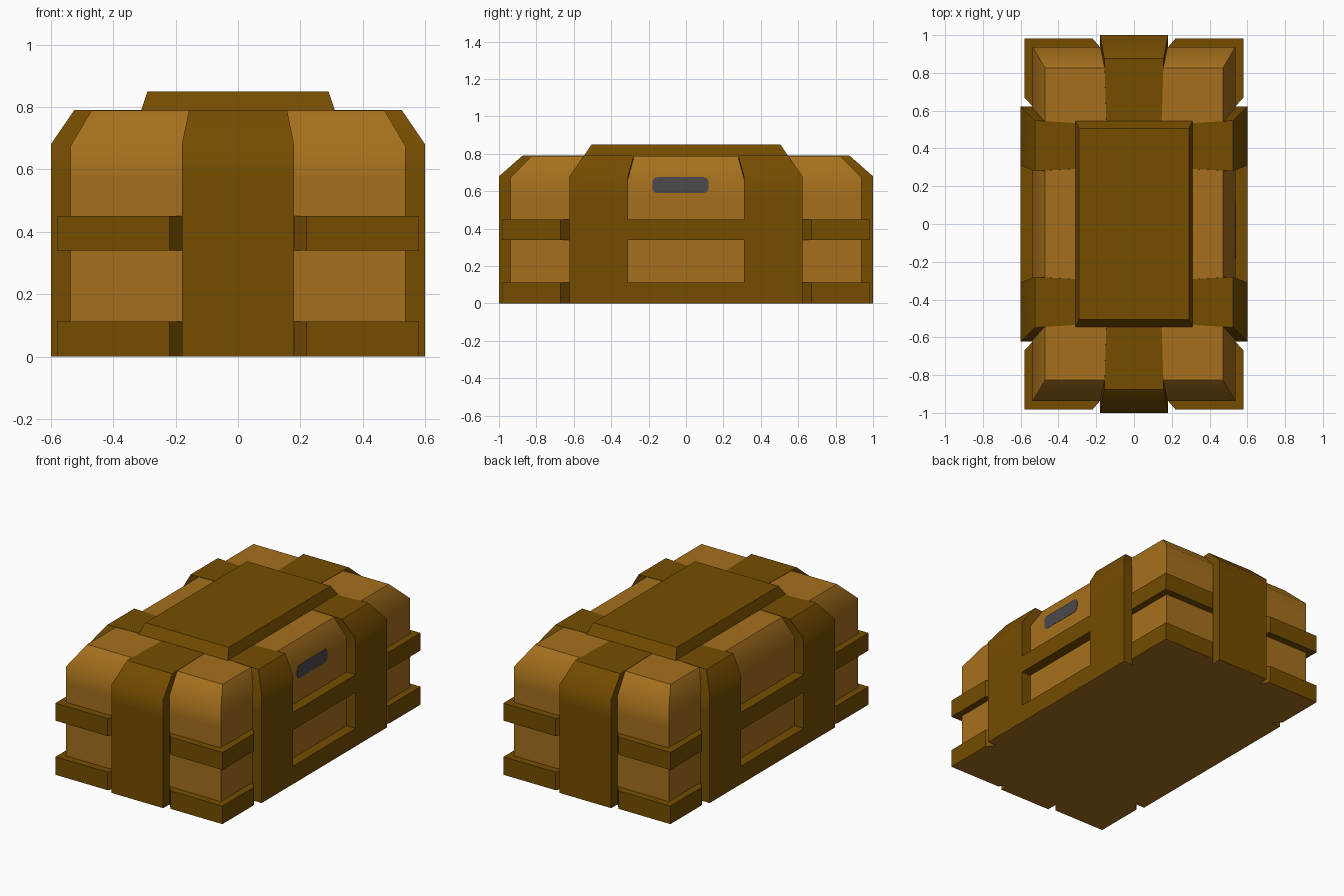
import bpy, bmesh, math

if "Cube" in bpy.data.objects:
    bpy.data.objects.remove(bpy.data.objects["Cube"])


def material(name, rgb):
    m = bpy.data.materials.new(name)
    m.diffuse_color = (*rgb, 1)
    m.use_nodes = True
    m.node_tree.nodes["Principled BSDF"].inputs["Base Color"].default_value = m.diffuse_color
    return m


DARK = material("dark brown", (0.178, 0.073, 0.0))
LIGHT = material("light brown", (0.381, 0.162, 0.012))
GREY = material("grey", (0.074, 0.068, 0.073))


def finish(name, bm, mat, mirror=None, sharp=52):
    """Make the object; smooth gentle bends, keep corners and the flat top crisp."""
    bmesh.ops.recalc_face_normals(bm, faces=bm.faces)
    for f in bm.faces:
        f.smooth = True
        # the underside of the whole case is light brown
        f.material_index = 1 if f.calc_center_median().z < 0.005 else 0
    for e in bm.edges:
        on_top = all(v.co.z > 0.775 for v in e.verts)
        e.smooth = e.calc_face_angle(0) < math.radians(sharp) and not on_top
    me = bpy.data.meshes.new(name)
    bm.to_mesh(me)
    bm.free()
    me.materials.append(mat)
    me.materials.append(LIGHT)
    ob = bpy.data.objects.new(name, me)
    bpy.context.collection.objects.link(ob)
    if mirror:
        mod = ob.modifiers.new("mirror", 'MIRROR')
        mod.use_axis = mirror
        mod.use_mirror_merge = False
    return ob


def loft(name, rings, mat, mirror=None, sharp=52):
    """Closed solid through a list of equal-length point rings."""
    bm = bmesh.new()
    rows = [[bm.verts.new(p) for p in r] for r in rings]
    n = len(rows[0])
    for a, b in zip(rows, rows[1:]):
        for i in range(n):
            j = (i + 1) % n
            bm.faces.new((a[i], a[j], b[j], b[i]))
    bm.faces.new(rows[0])
    bm.faces.new(rows[-1])
    return finish(name, bm, mat, mirror, sharp)


def rect(x, y, z):
    return [(-x, -y, z), (x, -y, z), (x, y, z), (-x, y, z)]


# Main case with sloped shoulders
loft("case_body", [rect(0.537, 0.938, 0.02), rect(0.537, 0.938, 0.57),
                   rect(0.537, 0.938, 0.675), rect(0.47, 0.825, 0.788)], LIGHT)

# Raised lid panel
loft("lid_panel", [rect(0.312, 0.547, 0.78), rect(0.31, 0.545, 0.79),
                   rect(0.29, 0.505, 0.85)], DARK)

# Base and middle rails: angled corner guards plus flush side bars
quarter = [(0.6, 0.31), (0.53, 0.31), (0.53, 0.615), (0.58, 0.67),
           (0.58, 0.983), (0.22, 0.983), (0.175, 0.93)]
outline = (quarter + [(-x, y) for x, y in reversed(quarter)]
           + [(-x, -y) for x, y in quarter]
           + [(x, -y) for x, y in reversed(quarter)])
for name, z0, z1 in (("base_rail", 0, 0.113), ("middle_rail", 0.34, 0.45)):
    loft(name, [[(x, y, z) for x, y in outline] for z in (z0, z1)], DARK, sharp=20)

# End straps: (outer y, inner y, outer z, inner z, half width)
end_rows = [(1, 0.92, 0, 0, 0.18), (1, 0.92, 0.57, 0.57, 0.18),
            (1, 0.92, 0.68, 0.66, 0.18), (0.875, 0.81, 0.79, 0.77, 0.157),
            (0.5, 0.5, 0.79, 0.77, 0.145)]
loft("end_strap", [[(-w, -o, zo), (w, -o, zo), (w, -i, zi), (-w, -i, zi)]
                   for o, i, zo, zi, w in end_rows], DARK, (False, True, False))

# Side straps: (outer x, inner x, outer z, inner z, near y, far y)
side_rows = [(0.6, 0.52, 0, 0, 0.31, 0.622), (0.6, 0.52, 0.57, 0.57, 0.31, 0.622),
             (0.6, 0.52, 0.68, 0.66, 0.31, 0.622),
             (0.525, 0.46, 0.79, 0.77, 0.28, 0.548),
             (0.29, 0.29, 0.79, 0.77, 0.293, 0.533)]
loft("side_strap", [[(o, a, zo), (o, b, zo), (i, b, zi), (i, a, zi)]
                    for o, i, zo, zi, a, b in side_rows], DARK, (True, True, False))

# Small display plate with rounded corners on the right side
ring = []
for k in range(16):
    t = math.radians(11.25 + k * 22.5)
    sy, sz = math.copysign(1, math.cos(t)), math.copysign(1, math.sin(t))
    u = math.radians(90) * (k % 4) / 3 + math.radians(90) * (k // 4)
    ring.append((-0.03 + sy * 0.125 + 0.025 * math.cos(u),
                 0.633 + sz * 0.017 + 0.025 * math.sin(u)))
loft("display_plate", [[(x, y, z) for y, z in ring] for x in (0.534, 0.539)], GREY)
